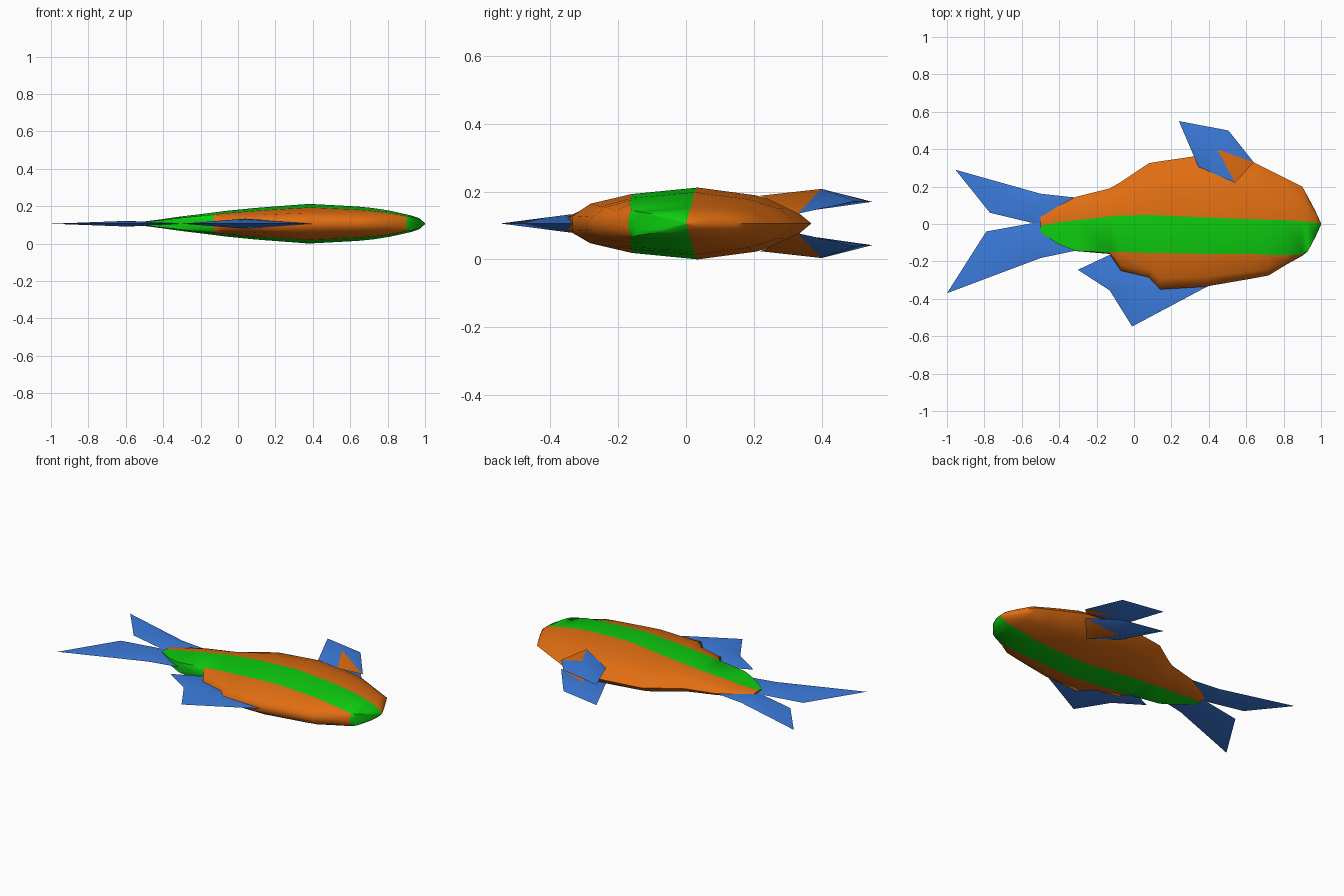
import bpy, bmesh, math

if "Cube" in bpy.data.objects:
    bpy.data.objects.remove(bpy.data.objects["Cube"])

MID = 0.106  # height of the symmetry plane


def material(name, rgb):
    m = bpy.data.materials.new(name)
    m.diffuse_color = (*rgb, 1)
    m.use_nodes = True
    m.node_tree.nodes["Principled BSDF"].inputs["Base Color"].default_value = m.diffuse_color
    return m


ORANGE = material("orange", (0.75, 0.155, 0.006))
GREEN = material("green", (0.004, 0.61, 0.005))
BLUE = material("blue", (0.045, 0.2, 0.72))


def finish(name, bm, mats, angle=50):
    bmesh.ops.remove_doubles(bm, verts=bm.verts, dist=0.0005)
    bmesh.ops.recalc_face_normals(bm, faces=bm.faces)
    me = bpy.data.meshes.new(name)
    bm.to_mesh(me)
    bm.free()
    for m in mats:
        me.materials.append(m)
    ob = bpy.data.objects.new(name, me)
    bpy.context.collection.objects.link(ob)
    bpy.ops.object.select_all(action='DESELECT')
    bpy.context.view_layer.objects.active = ob
    ob.select_set(True)
    bpy.ops.object.shade_smooth_by_angle(angle=math.radians(angle))
    return ob


# Body: x, upper edge, stripe top, stripe bottom, lower edge, half thickness
STATIONS = [
    (-0.50, 0.05, -0.01, -0.045, -0.045, 0.012),
    (-0.40, 0.105, 0.01, -0.11, -0.11, 0.025),
    (-0.31, 0.145, 0.02, -0.145, -0.145, 0.038),
    (-0.13, 0.19, 0.04, -0.15, -0.16, 0.060),
    (-0.07, 0.225, 0.045, -0.15, -0.25, 0.068),
    (0.08, 0.325, 0.048, -0.155, -0.285, 0.083),
    (0.14, 0.335, 0.046, -0.155, -0.35, 0.088),
    (0.38, 0.37, 0.035, -0.16, -0.335, 0.106),
    (0.64, 0.33, 0.025, -0.16, -0.29, 0.092),
    (0.72, 0.29, 0.022, -0.165, -0.275, 0.084),
    (0.81, 0.245, 0.02, -0.167, -0.22, 0.070),
    (0.90, 0.20, 0.015, -0.16, -0.17, 0.050),
    (0.93, 0.145, 0.012, -0.145, -0.145, 0.043),
    (0.97, 0.07, 0.008, -0.07, -0.07, 0.029),
    (1.00, 0.004, 0.002, -0.002, -0.004, 0.002),
]


def ring(bm, x, up, s1, s2, low, h):
    half = [(up, 0.0),
            (s1 + (up - s1) * 0.82, 0.47),
            (s1 + (up - s1) * 0.52, 0.78),
            (s1, 1.0),
            (s2, 0.82),
            (s2 + (low - s2) * 0.7, 0.55),
            (low, 0.22)]
    pts = [(y, MID + f * h) for y, f in half]
    pts += [(y, MID - f * h) for y, f in reversed(half)]
    return [bm.verts.new((x, y, z)) for y, z in pts]


bm = bmesh.new()
rings = [ring(bm, *s) for s in STATIONS]
n = len(rings[0])
for a, b in zip(rings, rings[1:]):
    for i in range(n):
        j = (i + 1) % n
        if i == n - 1:      # upper seam has no width
            continue
        f = bm.faces.new((a[i], a[j], b[j], b[i]))
        # stripe on both flanks, wrapping the seam where it reaches the edge
        narrow = a[4].co.y - a[6].co.y < 0.02 and b[4].co.y - b[6].co.y < 0.02
        f.material_index = int(i in (3, 9) or (narrow and 4 <= i <= 8))
for r in (rings[0], rings[-1]):
    bm.faces.new(r)
finish("body", bm, [ORANGE, GREEN], 60)


def fin(name, outline, top, bottom, orange_edges=()):
    """Closed fin: outline fanned to one ridge point above and one below."""
    bm = bmesh.new()
    edge = [bm.verts.new(p) for p in outline]
    t, b = bm.verts.new(top), bm.verts.new(bottom)
    for i, v in enumerate(edge):
        w = edge[(i + 1) % len(edge)]
        for c in (t, b):
            f = bm.faces.new((v, w, c))
            f.material_index = int(i in orange_edges)
    return finish(name, bm, [BLUE, ORANGE])


def flat_fin(name, pts, centre, h):
    return fin(name, [(x, y, MID) for x, y in pts],
               (*centre, MID + h), (*centre, MID - h))


# Tail lobes
flat_fin("tail_lobe_upper",
         [(-0.955, 0.29), (-0.5, 0.162), (-0.30, 0.14), (-0.36, 0.0),
          (-0.54, 0.005), (-0.77, 0.06)], (-0.58, 0.10), 0.015)
flat_fin("tail_lobe_lower",
         [(-1.0, -0.37), (-0.5, -0.182), (-0.30, -0.14), (-0.36, 0.0),
          (-0.54, 0.005), (-0.79, -0.04)], (-0.60, -0.09), 0.015)

# Single fin along the lower edge
flat_fin("back_fin",
         [(-0.30, -0.245), (-0.12, -0.16), (0.13, -0.26), (0.40, -0.33),
          (-0.01, -0.548), (-0.13, -0.355)], (0.04, -0.34), 0.027)

# Pair of side fins, mirrored through the middle plane
SIDE = [(0.24, 0.55, 0.17), (0.505, 0.50, 0.172), (0.64, 0.33, 0.135),
        (0.54, 0.22, 0.188), (0.345, 0.305, 0.155)]
for name, s in (("side_fin_left", 1), ("side_fin_right", -1)):
    flip = lambda p: (p[0], p[1], MID + s * (p[2] - MID))
    fin(name, [flip(p) for p in SIDE], flip((0.445, 0.40, 0.208)),
        flip((0.45, 0.38, 0.146)), (2,))
